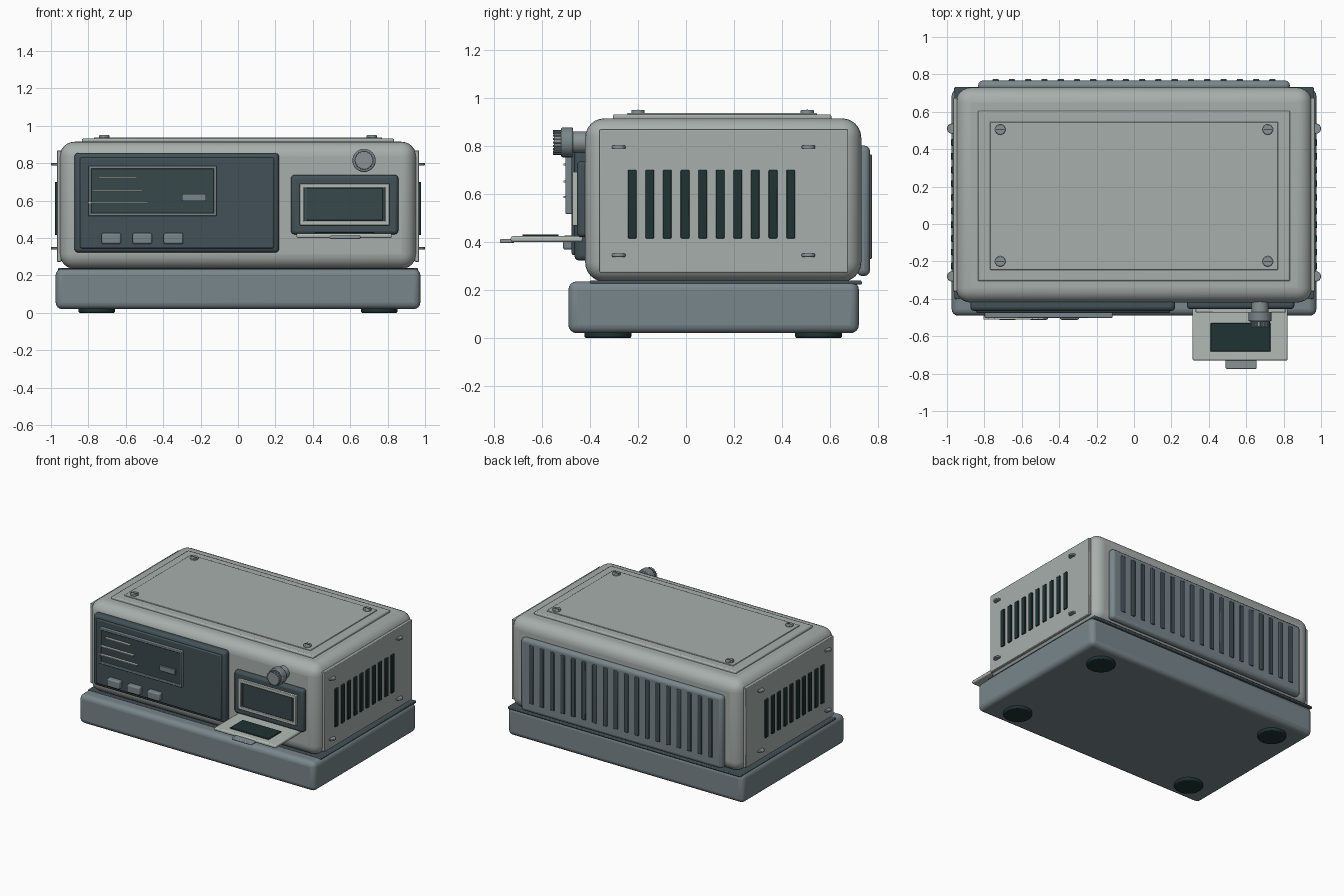
import bpy, math
from mathutils import Vector

if "Cube" in bpy.data.objects:
    bpy.data.objects.remove(bpy.data.objects["Cube"])


def mat(name, rgb):
    m = bpy.data.materials.new(name)
    m.diffuse_color = (*rgb, 1)
    m.use_nodes = True
    m.node_tree.nodes["Principled BSDF"].inputs["Base Color"].default_value = m.diffuse_color
    return m


SHELL = mat("shell light grey", (0.39, 0.43, 0.41))
TRIM = mat("trim pale grey", (0.45, 0.50, 0.47))
BASE = mat("base slate grey", (0.19, 0.24, 0.26))
MID = mat("metal mid grey", (0.25, 0.29, 0.30))
PANEL = mat("panel dark slate", (0.055, 0.083, 0.095))
SCREEN = mat("screen dark", (0.040, 0.065, 0.070))
VENT = mat("vent near black green", (0.014, 0.032, 0.032))


def finish(ob, name, material, bevel=0, segs=3):
    ob.name = name
    ob.data.materials.append(material)
    if bevel:
        b = ob.modifiers.new("round", 'BEVEL')
        b.width, b.segments, b.limit_method = bevel, segs, 'ANGLE'
    bpy.ops.object.shade_smooth_by_angle(angle=math.radians(40))
    return ob


def box(name, material, x, y, z, bevel=0, segs=3):
    """Box from (min, max) ranges, with rounded edges."""
    bpy.ops.mesh.primitive_cube_add(size=1)
    ob = bpy.context.object
    size = Vector((x[1] - x[0], y[1] - y[0], z[1] - z[0]))
    mid = Vector((x[0] + x[1], y[0] + y[1], z[0] + z[1])) / 2
    for v in ob.data.vertices:
        v.co = Vector(a * b for a, b in zip(v.co, size)) + mid
    return finish(ob, name, material, bevel, segs)


def disc(name, material, centre, r, depth, axis='Z', bevel=0, sides=32):
    rot = (math.pi / 2, 0, 0) if axis == 'Y' else (0, 0, 0)
    bpy.ops.mesh.primitive_cylinder_add(vertices=sides, radius=r, depth=depth,
                                        location=centre, rotation=rot)
    return finish(bpy.context.object, name, material, bevel, 2)


def frame(name, material, x, y, z, w, bevel=0.004):
    """Rectangular border of four bars facing the front."""
    box(name + "_top", material, x, y, (z[1] - w, z[1]), bevel, 2)
    box(name + "_bottom", material, x, y, (z[0], z[0] + w), bevel, 2)
    box(name + "_left", material, (x[0], x[0] + w), y, z, bevel, 2)
    box(name + "_right", material, (x[1] - w, x[1]), y, z, bevel, 2)


# Base, gasket, feet and main shell
box("base", BASE, (-0.975, 0.975), (-0.49, 0.72), (0.02, 0.236), 0.035, 4)
box("gasket", PANEL, (-0.962, 0.962), (-0.40, 0.732), (0.222, 0.240), 0.006, 2)
box("shell", SHELL, (-0.953, 0.953), (-0.42, 0.73), (0.235, 0.915), 0.08, 6)
for x in (-0.755, 0.755):
    for y in (-0.325, 0.552):
        disc("foot", VENT, (x, y, 0.0175), 0.098, 0.035, bevel=0.008)

# Lid plates with slotted screws
box("lid_plate", SHELL, (-0.835, 0.835), (-0.305, 0.605), (0.905, 0.932), 0.008, 2)
box("lid_inset", SHELL, (-0.77, 0.77), (-0.245, 0.545), (0.93, 0.938), 0.003, 2)
for x in (-0.715, 0.715):
    for y in (-0.2, 0.505):
        disc("lid_screw", MID, (x, y, 0.942), 0.028, 0.016, bevel=0.004, sides=24)
        box("lid_screw_slot", PANEL, (x - 0.023, x + 0.023), (y - 0.003, y + 0.003),
            (0.948, 0.952))

# Side covers with vents and tabs
for s in (-1, 1):
    def span(a, b):
        return tuple(sorted((s * a, s * b)))
    box("side_cover", SHELL, span(0.945, 0.968), (-0.36, 0.675), (0.273, 0.868), 0.004, 2)
    for i in range(10):
        y = -0.224 + i * 0.0733
        box("side_vent", VENT, span(0.95, 0.978), (y - 0.018, y + 0.018),
            (0.415, 0.70), 0.004, 2)
    for y in (-0.28, 0.51):
        for z in (0.345, 0.795):
            disc("side_tab", MID, (s * 0.972, y, z), 0.028, 0.013, bevel=0.003, sides=24)

# Rear grille
box("rear_grille", BASE, (-0.833, 0.833), (0.71, 0.767), (0.258, 0.802), 0.025, 3)
for i in range(18):
    x = -0.74 + i * 1.48 / 17
    box("rear_slot", PANEL, (x - 0.017, x + 0.017), (0.75, 0.775), (0.33, 0.765), 0.005, 2)

# Control panel
box("control_panel", PANEL, (-0.875, 0.22), (-0.465, -0.40), (0.322, 0.855), 0.022, 3)
box("control_face", PANEL, (-0.845, 0.193), (-0.476, -0.45), (0.345, 0.83), 0.008, 2)
box("display", SCREEN, (-0.79, -0.125), (-0.49, -0.46), (0.525, 0.778))
frame("display_frame", BASE, (-0.80, -0.115), (-0.502, -0.46), (0.517, 0.785), 0.016)
for x0, x1, z in ((-0.745, -0.54, 0.722), (-0.78, -0.51, 0.652), (-0.805, -0.48, 0.588)):
    box("display_line", TRIM, (x0, x1), (-0.51, -0.488), (z - 0.004, z + 0.004))
box("display_bar", BASE, (-0.30, -0.17), (-0.502, -0.488), (0.597, 0.636), 0.003, 2)
for x in (-0.677, -0.511, -0.345):
    box("button", BASE, (x - 0.052, x + 0.052), (-0.512, -0.46), (0.368, 0.427), 0.01, 3)

# Loading port
box("port_surround", PANEL, (0.283, 0.857), (-0.455, -0.40), (0.42, 0.737), 0.018, 3)
box("port_window", PANEL, (0.34, 0.80), (-0.465, -0.44), (0.475, 0.685))
frame("port_frame", TRIM, (0.33, 0.81), (-0.474, -0.44), (0.468, 0.692), 0.023)
box("port_door", SCREEN, (0.365, 0.775), (-0.468, -0.44), (0.495, 0.667), 0.003, 2)

# Open tray with handle
box("tray", TRIM, (0.313, 0.822), (-0.73, -0.43), (0.400, 0.424), 0.008, 2)
box("tray_pad", VENT, (0.41, 0.73), (-0.682, -0.53), (0.42, 0.431), 0.002, 1)
box("tray_handle", MID, (0.49, 0.655), (-0.775, -0.715), (0.395, 0.413), 0.006, 2)

# Ribbed knob
KX, KZ = 0.674, 0.815
disc("knob_stem", MID, (KX, -0.445, KZ), 0.045, 0.07, 'Y')
disc("knob_collar", BASE, (KX, -0.495, KZ), 0.062, 0.05, 'Y', 0.006)
disc("knob_cap", MID, (KX, -0.53, KZ), 0.048, 0.04, 'Y', 0.004)
for i in range(20):
    a = i * math.tau / 20
    disc("knob_rib", BASE, (KX + 0.048 * math.cos(a), -0.536, KZ + 0.048 * math.sin(a)),
         0.004, 0.034, 'Y', sides=8)
